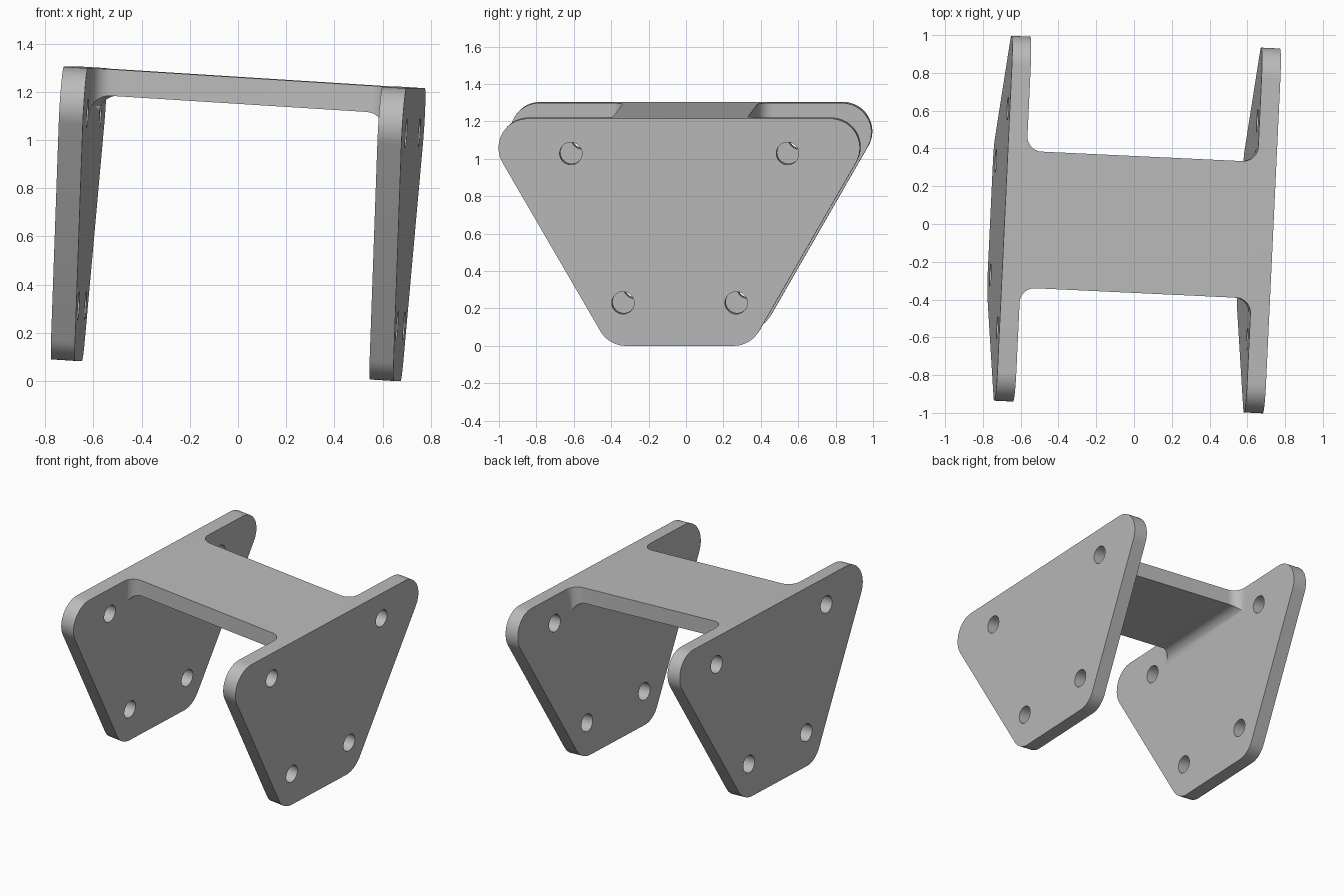
import bpy, bmesh
from math import sin, cos, pi, radians, tan
from mathutils import Matrix, Vector

cube = bpy.data.objects.get("Cube")
if cube:
    bpy.data.objects.remove(cube, do_unlink=True)

WIDTH, HEIGHT, THICK = 1.426, 1.217, 0.1    # outer size and plate thickness
WEB_HALF, WEB_THICK, FILLET = 0.362, 0.11, 0.08
CORNER, HOLE = 0.157, 0.06

# The whole bracket sits slightly tilted and turned
POSE = (Matrix.Translation((-0.05, 0, 0.045))
        @ Matrix.Rotation(radians(-2.7), 4, 'Z')
        @ Matrix.Rotation(radians(3.6), 4, 'Y'))
# Plate outlines are drawn in XY, then stood up in the YZ plane
STAND = Matrix(((0, 0, 1, 0), (1, 0, 0, 0), (0, 1, 0, 0), (0, 0, 0, 1)))

grey = bpy.data.materials.new("plain grey")
grey.use_nodes = True
colour = (0.5, 0.5, 0.5, 1)
grey.diffuse_color = colour
grey.node_tree.nodes["Principled BSDF"].inputs["Base Color"].default_value = colour


def arc(cx, cy, r, start, end, steps):
    return [(cx + r * cos(start + (end - start) * i / steps),
             cy + r * sin(start + (end - start) * i / steps)) for i in range(steps + 1)]


def select(obj):
    bpy.ops.object.select_all(action='DESELECT')
    obj.select_set(True)
    bpy.context.view_layer.objects.active = obj


def plate_outline():
    """Trapezoid with sides at 60 degrees and four rounded corners."""
    top_y, top_z = 0.81, HEIGHT - CORNER
    slant = radians(30)
    drop = top_z - CORNER
    low_y = top_y - drop * tan(slant)
    right = (arc(low_y, CORNER, CORNER, -pi / 2, -slant, 10)
             + arc(top_y, top_z, CORNER, -slant, pi / 2, 18))
    return right + [(-y, z) for y, z in reversed(right)]


def make_plate(name, x):
    curve = bpy.data.curves.new(name, 'CURVE')
    curve.dimensions, curve.fill_mode = '2D', 'BOTH'
    curve.extrude = THICK / 2
    loops = [plate_outline()]
    for side in (-1, 1):
        for y, z in ((0.303, 0.23), (0.58, 1.03)):
            loops.append(arc(side * y, z, HOLE, 0, 2 * pi, 32)[:-1])
    for loop in loops:
        spline = curve.splines.new('POLY')
        spline.points.add(len(loop) - 1)
        for point, (u, v) in zip(spline.points, loop):
            point.co = (u, v, 0, 1)
        spline.use_cyclic_u = True
    obj = bpy.data.objects.new(name, curve)
    bpy.context.collection.objects.link(obj)
    select(obj)
    bpy.ops.object.convert(target='MESH')
    obj = bpy.context.object
    bm = bmesh.new()
    bm.from_mesh(obj.data)
    bmesh.ops.remove_doubles(bm, verts=bm.verts, dist=0.0001)
    bmesh.ops.recalc_face_normals(bm, faces=bm.faces)
    bm.to_mesh(obj.data)
    bm.free()
    obj.data.transform(POSE @ Matrix.Translation((x, 0, 0)) @ STAND)
    return obj


def make_web():
    """Bridge lofted across x, flaring by a fillet at both ends."""
    inner = WIDTH / 2 - THICK
    half = [(inner - FILLET + FILLET * sin(a), FILLET * (1 - cos(a)))
            for a in (pi / 2 * i / 10 for i in range(11))]
    stations = [(-x, f) for x, f in reversed(half)] + half
    bm = bmesh.new()
    rings = []
    for x, f in stations:
        w, low = WEB_HALF + f, HEIGHT - WEB_THICK - f
        rings.append([bm.verts.new((x, y, z)) for y, z in
                      ((-w, HEIGHT), (w, HEIGHT), (w, low), (-w, low))])
    for a, b in zip(rings, rings[1:]):
        for i in range(4):
            j = (i + 1) % 4
            bm.faces.new((a[i], a[j], b[j], b[i]))
    bm.faces.new(rings[0])
    bm.faces.new(rings[-1])
    bmesh.ops.recalc_face_normals(bm, faces=bm.faces)
    mesh = bpy.data.meshes.new("bridge_web")
    bm.to_mesh(mesh)
    bm.free()
    mesh.transform(POSE)
    obj = bpy.data.objects.new("bridge_web", mesh)
    bpy.context.collection.objects.link(obj)
    return obj


offset = (WIDTH - THICK) / 2
parts = [make_plate("left_plate", offset), make_plate("right_plate", -offset), make_web()]

# Finish: one colour, smooth curves with crisp edges
for part in parts:
    part.data.materials.clear()
    part.data.materials.append(grey)
    select(part)
    bpy.ops.object.shade_smooth_by_angle(angle=radians(30))
